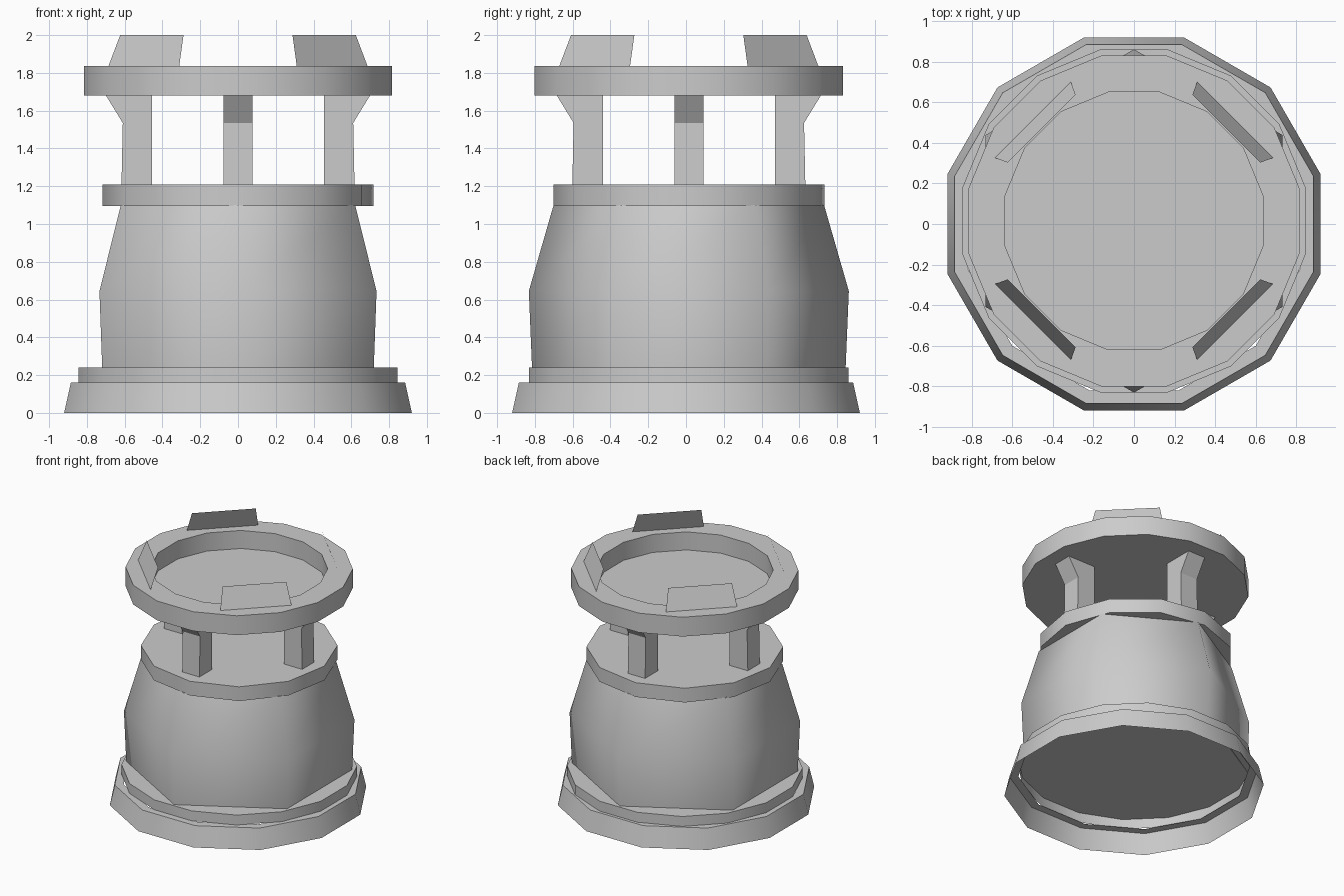
import bpy, bmesh, math
from math import cos, sin, pi, radians

cube = bpy.data.objects.get("Cube")
if cube:
    bpy.data.objects.remove(cube)

grey = bpy.data.materials.new("light grey")
grey.use_nodes = True
colour = (0.6, 0.6, 0.6, 1)
grey.diffuse_color = colour
grey.node_tree.nodes["Principled BSDF"].inputs["Base Color"].default_value = colour

SHIFT = 0.015  # everything above the base sits slightly back


def finish(name, bm, y=SHIFT, angle=None):
    mesh = bpy.data.meshes.new(name)
    bm.to_mesh(mesh)
    bm.free()
    mesh.materials.append(grey)
    ob = bpy.data.objects.new(name, mesh)
    ob.location.y = y
    bpy.context.collection.objects.link(ob)
    if angle:
        bpy.ops.object.select_all(action='DESELECT')
        ob.select_set(True)
        bpy.context.view_layer.objects.active = ob
        bpy.ops.object.shade_smooth_by_angle(angle=radians(angle))
    return ob


def lathe(name, profile, sides, turn, y=SHIFT, angle=40, bottom=False, top=False):
    """Sweep (radius, z) points, listed upward on the outside, round the z axis."""
    bm = bmesh.new()
    rings = []
    for r, z in profile:
        rings.append([bm.verts.new((r * cos(a), r * sin(a), z)) for a in
                      (radians(turn) + 2 * pi * i / sides for i in range(sides))])
    for low, high in zip(rings, rings[1:]):
        for i in range(sides):
            j = (i + 1) % sides
            bm.faces.new((low[i], low[j], high[j], high[i]))
    if bottom:
        bm.faces.new(rings[0][::-1])
    if top:
        bm.faces.new(rings[-1])
    return finish(name, bm, y, angle)


# Hollow foot, step and hexagonal body
lathe("base", [(0.953, 0), (0.916, 0.16), (0.85, 0.16)], 12, 15, y=0)
lathe("step", [(0.862, 0.16), (0.862, 0.24)], 16, 11.25, top=True)
lathe("body", [(0.83, 0.235), (0.847, 0.645), (0.716, 1.1)], 6, 30,
      angle=65, bottom=True, top=True)

# Platform and the dished ring above it
lathe("platform", [(0.72, 1.095), (0.72, 1.21)], 12, 5, bottom=True, top=True)
lathe("top_ring", [(0.832, 1.68), (0.832, 1.836), (0.648, 1.836), (0.648, 1.69)],
      16, 11.25, bottom=True, top=True)

# Four posts, flared outwards under the ring
post_profile = [(0.455, 1.2), (0.617, 1.2), (0.61, 1.535), (0.705, 1.69), (0.455, 1.69)]
for k, side in enumerate(("left", "back", "right", "front")):
    bm = bmesh.new()
    ends = [[bm.verts.new((r, w, z)) for r, z in post_profile] for w in (-0.077, 0.077)]
    bm.faces.new(ends[0])
    bm.faces.new(ends[1][::-1])
    for i in range(5):
        j = (i + 1) % 5
        bm.faces.new((ends[0][j], ends[0][i], ends[1][i], ends[1][j]))
    finish(side + "_post", bm).rotation_euler.z = k * pi / 2

# Four thin trapezoid fins leaning inwards on top of the ring
for k, side in enumerate(("back_left", "back_right", "front_right", "front_left")):
    bm = bmesh.new()
    bm.faces.new([bm.verts.new(p) for p in (
        (0.705, -0.265, 1.836), (0.705, 0.265, 1.836),
        (0.645, 0.237, 2.0), (0.645, -0.237, 2.0))])
    finish(side + "_fin", bm).rotation_euler.z = pi / 4 + k * pi / 2
